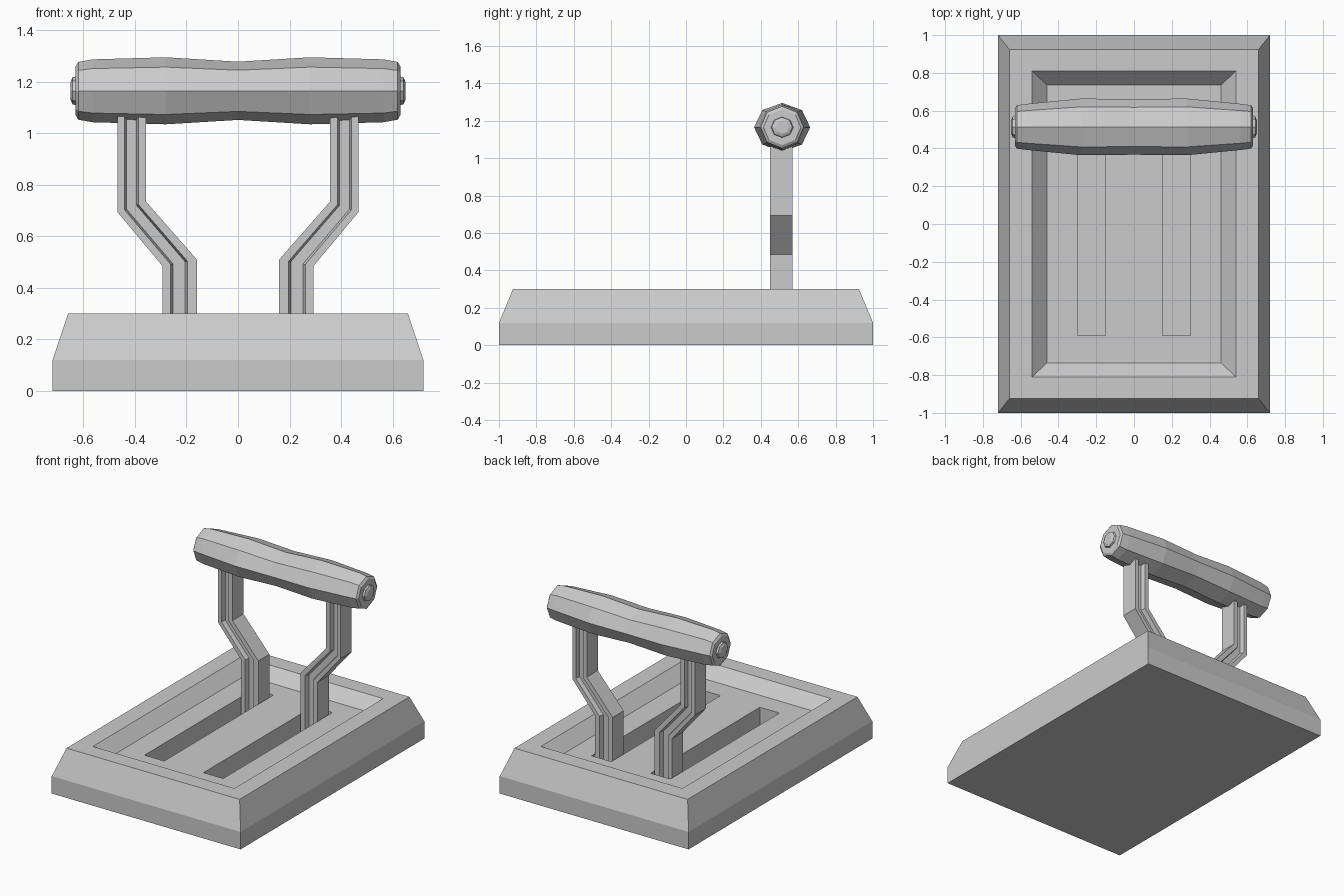
import bpy, bmesh, math

if "Cube" in bpy.data.objects:
    bpy.data.objects.remove(bpy.data.objects["Cube"])


def loft(name, rings):
    """Skin a list of equal-length point rings and cap both ends."""
    bm = bmesh.new()
    loops = [[bm.verts.new(p) for p in ring] for ring in rings]
    n = len(loops[0])
    for a, b in zip(loops, loops[1:]):
        for i in range(n):
            j = (i + 1) % n
            bm.faces.new((a[i], a[j], b[j], b[i]))
    bm.faces.new(loops[0])
    bm.faces.new(loops[-1])
    bmesh.ops.recalc_face_normals(bm, faces=bm.faces)
    mesh = bpy.data.meshes.new(name)
    bm.to_mesh(mesh)
    bm.free()
    ob = bpy.data.objects.new(name, mesh)
    bpy.context.collection.objects.link(ob)
    return ob


def rect(x0, x1, y0, y1, z):
    return [(x0, y0, z), (x1, y0, z), (x1, y1, z), (x0, y1, z)]


# Base: bevelled block with a sloped recess in its top
base_steps = [(.72, 1, 0), (.72, 1, .12), (.66, .925, .30),
              (.54, .81, .30), (.46, .735, .22)]
base = loft("base", [rect(-x, x, -y, y, z) for x, y, z in base_steps])

# Two travel slots cut into the recess floor
for side in (-1, 1):
    x0, x1 = sorted((side * .15, side * .30))
    cutter = loft("slot_cutter", [rect(x0, x1, -.59, .60, z) for z in (.08, .4)])
    mod = base.modifiers.new("slot", 'BOOLEAN')
    mod.operation = 'DIFFERENCE'
    mod.solver = 'EXACT'
    mod.object = cutter
    bpy.context.view_layer.objects.active = base
    bpy.ops.object.modifier_apply(modifier=mod.name)
    bpy.data.objects.remove(cutter)

# Cranked posts with a groove front and back
# section: (fraction from outer to inner edge, y)
front = [(0, .45), (.24, .45), (.31, .48), (.66, .48), (.73, .45), (1, .45)]
section = front + [(t, 1.02 - y) for t, y in reversed(front)]
# stations: outer x, outer z, inner x, inner z
stations = [(.293, .08, .16, .08), (.293, .485, .16, .51),
            (.467, .693, .357, .735), (.467, 1.14, .357, 1.14)]
for side, label in ((-1, "left"), (1, "right")):
    loft(label + "_post",
         [[(side * (xo + (xi - xo) * t), y, zo + (zi - zo) * t)
           for t, y in section] for xo, zo, xi, zi in stations])

# Grip: eight-sided bar, slightly waisted, with a small end knob
half = [(.28, .15, .13), (.565, .122, .122), (.62, .115, .112),
        (.63, .10, .095), (.63, .06, .055), (.642, .055, .053), (.65, .035, .035)]
profile = [(-x, a, b) for x, a, b in reversed(half)] + [(0, .147, .113)] + half
loft("grip", [[(x, .514 + ry * math.cos(k * math.pi / 4),
                1.165 + rz * math.sin(k * math.pi / 4)) for k in range(8)]
              for x, ry, rz in profile])
